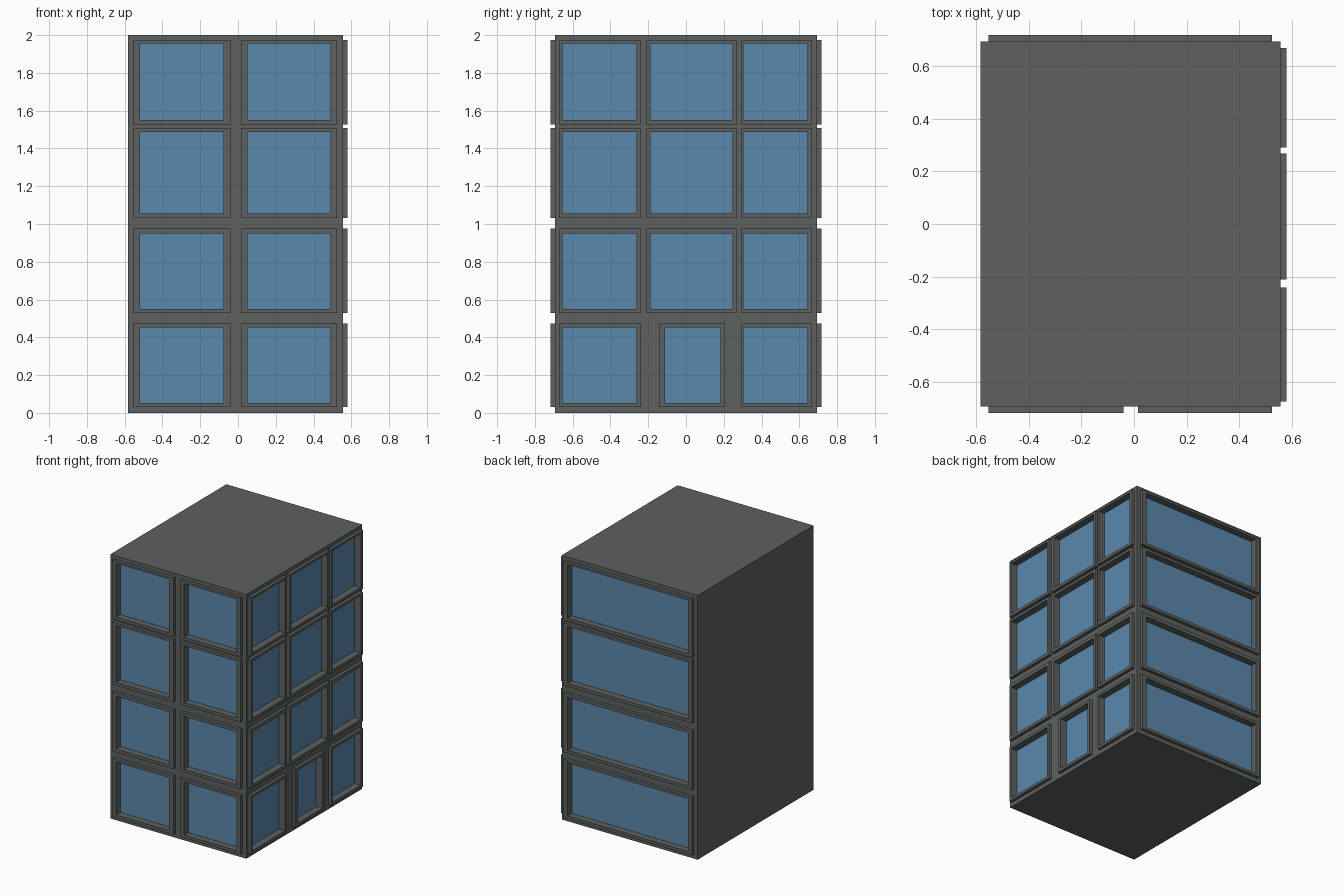
import bpy, bmesh

if "Cube" in bpy.data.objects:
    bpy.data.objects.remove(bpy.data.objects["Cube"])

# Flat colours
def material(name, rgb):
    m = bpy.data.materials.new(name)
    m.diffuse_color = (*rgb, 1)
    m.use_nodes = True
    m.node_tree.nodes["Principled BSDF"].inputs["Base Color"].default_value = m.diffuse_color
    return m

GREY = material("dark grey wall", (0.112, 0.119, 0.119))
BLUE = material("blue glass", (0.104, 0.248, 0.412))

# Body extents, frame projection, glass recess
X0, X1, Y = -0.583, 0.555, 0.693
PROUD, RECESS, PLATE = 0.024, 0.028, 0.006

# Map (along wall, outward distance, height) to world space for each wall
WALLS = {
    "front": lambda u, d, z: (u, -Y - d, z),
    "back": lambda u, d, z: (u, Y + d, z),
    "right": lambda u, d, z: (X1 + d, u, z),
}

def finish(bm, name, mat):
    bmesh.ops.recalc_face_normals(bm, faces=bm.faces)
    me = bpy.data.meshes.new(name)
    bm.to_mesh(me)
    bm.free()
    me.materials.append(mat)
    ob = bpy.data.objects.new(name, me)
    bpy.context.collection.objects.link(ob)
    return ob

def loop(bm, place, rect, d):
    u0, u1, z0, z1 = rect
    return [bm.verts.new(place(u, d, z)) for u, z in ((u0, z0), (u1, z0), (u1, z1), (u0, z1))]

def bridge(bm, a, b):
    for i in range(4):
        j = (i + 1) % 4
        bm.faces.new((a[i], a[j], b[j], b[i]))

def add_block(bm, place, rect, d0, d1):
    a, b = loop(bm, place, rect, d0), loop(bm, place, rect, d1)
    bm.faces.new(a)
    bm.faces.new(b)
    bridge(bm, a, b)

def window_frame(name, place, outer, inner):
    bm = bmesh.new()
    rings = [loop(bm, place, r, d) for r, d in
             ((outer, 0), (outer, PROUD), (inner, PROUD), (inner, 0))]
    for i in range(4):
        bridge(bm, rings[i], rings[(i + 1) % 4])
    finish(bm, name, GREY)

# Storeys: outer frame heights, then glass heights
ROWS = [(0.032, 0.474, 0.053, 0.453), (0.528, 0.977, 0.551, 0.951),
        (1.033, 1.507, 1.056, 1.486), (1.528, 1.973, 1.55, 1.956)]
# Bays: outer frame span, then glass span
BAYS = {
    "front": [(-0.552, -0.04, -0.52, -0.077), (0.015, 0.523, 0.051, 0.489)],
    "back": [(-0.552, 0.523, -0.52, 0.489)],
    "right": [(-0.673, -0.24, -0.653, -0.263), (-0.211, 0.268, -0.187, 0.245),
              (0.291, 0.667, 0.305, 0.642)],
}
DOOR = (-0.143, 0.206, -0.112, 0.183)

# Main block
bm = bmesh.new()
add_block(bm, lambda u, d, z: (u, d, z), (X0, X1, 0, 2), -Y, Y)
body = finish(bm, "building_body", GREY)

# Windows and door: frame, pane and pocket cutter
pockets = bmesh.new()
for wall, place in WALLS.items():
    for r, (za, zb, zc, zd) in enumerate(ROWS):
        for b, bay in enumerate(BAYS[wall]):
            kind = "window"
            if wall == "right" and r == 0 and b == 1:
                bay, kind = DOOR, "door"
            ua, ub, uc, ud = bay
            tag = f"{wall}_{kind}_{r + 1}_{b + 1}"
            glass = (uc, ud, zc, zd)
            window_frame(tag + "_frame", place, (ua, ub, za, zb), glass)
            pane = bmesh.new()
            add_block(pane, place, glass, -RECESS - PLATE, -RECESS)
            finish(pane, tag + "_glass", BLUE)
            add_block(pockets, place, glass, -RECESS - PLATE, 0.1)

# Cut the recesses into the walls
cutter = finish(pockets, "pocket_cutter", GREY)
cutter.hide_render = True
mod = body.modifiers.new("pockets", 'BOOLEAN')
mod.operation = 'DIFFERENCE'
mod.solver = 'EXACT'
mod.object = cutter
bpy.context.view_layer.objects.active = body
body.select_set(True)
bpy.ops.object.modifier_apply(modifier=mod.name)
bpy.data.objects.remove(cutter)
